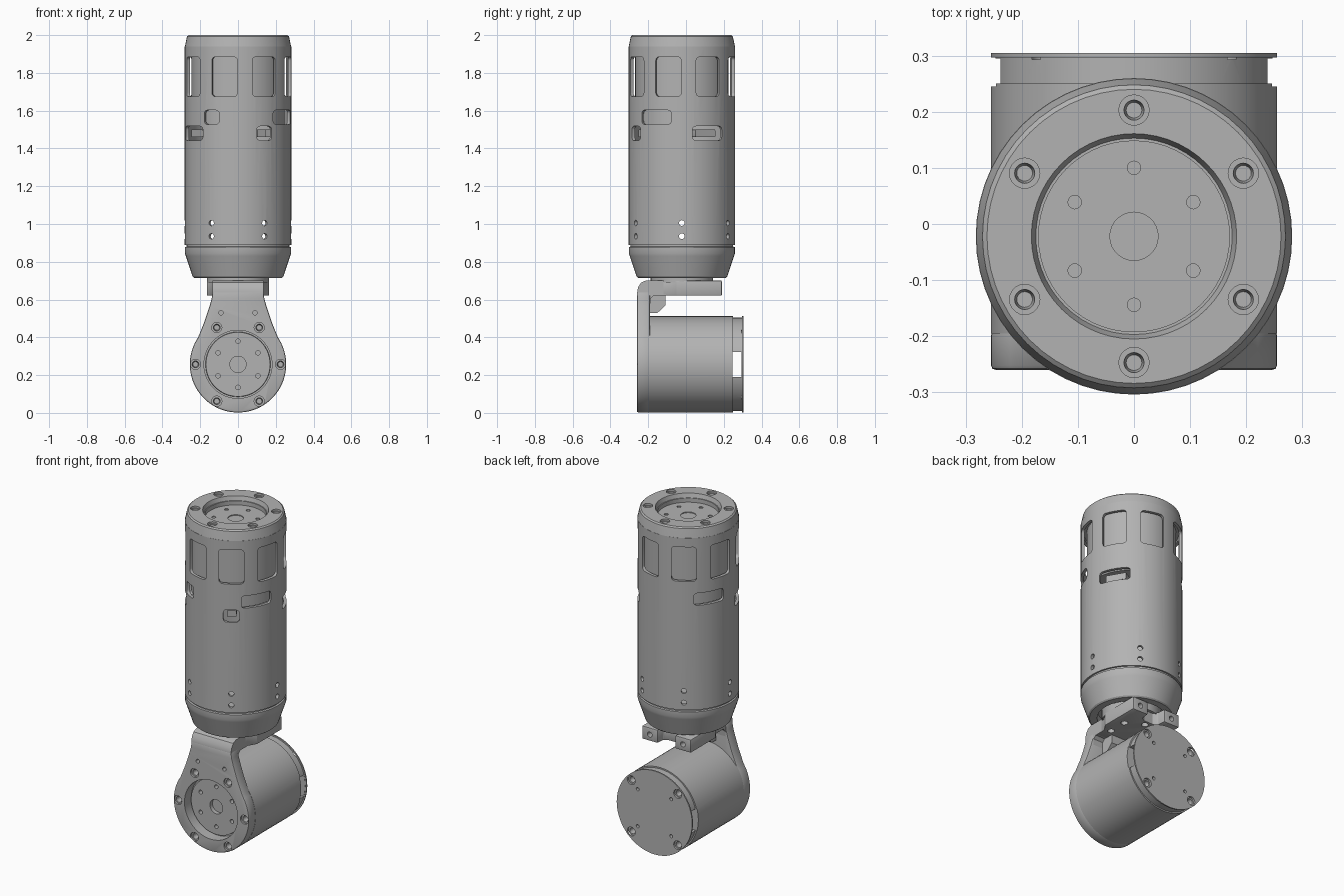
import bpy, bmesh
from math import pi, sin, cos, radians
from mathutils import Matrix, Vector

cube = bpy.data.objects.get("Cube")
if cube:
    bpy.data.objects.remove(cube, do_unlink=True)

grey = bpy.data.materials.new("machined_grey")
grey.use_nodes = True
tone = (0.45, 0.45, 0.45, 1)
grey.diffuse_color = tone
grey.node_tree.nodes["Principled BSDF"].inputs["Base Color"].default_value = tone

AXIS = Matrix.Translation((0, -0.022, 0))                                   # upright joint
FRONT = Matrix.Translation((0, 0, 0.257)) @ Matrix.Rotation(pi / 2, 4, 'X')  # local z faces front
SIDE = Matrix(((0, 0, 1, 0), (1, 0, 0, 0), (0, 1, 0, 0), (0, 0, 0, 1)))      # local xy = world yz


def lathe(bm, profile, m, n=56, closed=False):
    """Spin (radius, height) points about local z."""
    rings = []
    for r, z in profile:
        if r == 0:
            rings.append([bm.verts.new(m @ Vector((0, 0, z)))] * n)
        else:
            rings.append([bm.verts.new(m @ Vector((r * cos(2 * pi * i / n), r * sin(2 * pi * i / n), z)))
                          for i in range(n)])
    pairs = list(zip(rings, rings[1:]))
    if closed:
        pairs.append((rings[-1], rings[0]))
    for a, b in pairs:
        for i in range(n):
            j = (i + 1) % n
            bm.faces.new(list(dict.fromkeys((a[i], a[j], b[j], b[i]))))


def rod(bm, r, z0, z1, m, n=16):
    lathe(bm, [(0, z0), (r, z0), (r, z1), (0, z1)], m, n)


def prism(bm, pts, z0, z1, m):
    low = [bm.verts.new(m @ Vector((x, y, z0))) for x, y in pts]
    top = [bm.verts.new(m @ Vector((x, y, z1))) for x, y in pts]
    bm.faces.new(low[::-1])
    bm.faces.new(top)
    for i in range(len(pts)):
        j = (i + 1) % len(pts)
        bm.faces.new((low[i], low[j], top[j], top[i]))


def rounded(w, h, r):
    pts = []
    for k, (sx, sy) in enumerate(((1, 1), (-1, 1), (-1, -1), (1, -1))):
        for s in range(5):
            a = (k + s / 4) * pi / 2
            pts.append((sx * (w / 2 - r) + r * cos(a), sy * (h / 2 - r) + r * sin(a)))
    return pts


def radial(az, z):
    """Frame on the upright joint: x tangent, y up, z outward."""
    a = radians(az)
    return Matrix(((-sin(a), 0, cos(a), 0), (cos(a), 0, sin(a), -0.022), (0, 1, 0, z), (0, 0, 0, 1)))


def polar(m, r, deg, z):
    return m @ Matrix.Translation((r * cos(radians(deg)), r * sin(radians(deg)), z))


def raw(name, bm):
    bmesh.ops.recalc_face_normals(bm, faces=bm.faces)
    mesh = bpy.data.meshes.new(name)
    bm.to_mesh(mesh)
    bm.free()
    ob = bpy.data.objects.new(name, mesh)
    bpy.context.scene.collection.objects.link(ob)
    return ob


def part(name, bm, cut=None, bevel=0):
    """Make an object, carve it with an optional cutter, and shade it."""
    ob = raw(name, bm)
    if bevel:
        mod = ob.modifiers.new("Bevel", 'BEVEL')
        mod.width, mod.segments, mod.limit_method = bevel, 2, 'ANGLE'
        mod.angle_limit = radians(40)
    cutter = None
    if cut:
        cutter = raw(name + "_cutter", cut)
        cutter.hide_render = True
        mod = ob.modifiers.new("Cut", 'BOOLEAN')
        mod.operation, mod.solver, mod.object = 'DIFFERENCE', 'EXACT', cutter
    deps = bpy.context.evaluated_depsgraph_get()
    done = bpy.data.meshes.new_from_object(ob.evaluated_get(deps))
    ob.modifiers.clear()
    ob.data = done
    if cutter:
        bpy.data.objects.remove(cutter, do_unlink=True)
    done.materials.clear()
    done.materials.append(grey)
    bpy.ops.object.select_all(action='DESELECT')
    ob.select_set(True)
    bpy.context.view_layer.objects.active = ob
    bpy.ops.object.shade_smooth_by_angle(angle=radians(28))
    return ob


def bolt_hole(bm, m):
    lathe(bm, [(0, -0.045), (0.014, -0.045), (0.018, -0.012), (0.027, -0.012), (0.027, 0.02), (0, 0.02)], m, 20)


def rotor_holes(bm, m, floor):
    rod(bm, 0.043, floor - 0.025, floor + 0.02, m, 28)
    for k in range(6):
        rod(bm, 0.012, floor - 0.03, floor + 0.02, polar(m, 0.122, 30 + 60 * k, 0))


# Upright housing: thin sleeve with windows, slots and screw holes
bm, cut = bmesh.new(), bmesh.new()
lathe(bm, [(0.282, 0.89), (0.282, 1.94), (0.264, 1.94), (0.264, 0.89)], AXIS, closed=True)
for k in range(8):
    prism(cut, rounded(0.14, 0.21, 0.02), 0.2, 0.32, radial(30 + 45 * k, 1.78))
for az, z, w in ((-120, 1.565, 0.09), (-30, 1.565, 0.18), (150, 1.565, 0.18),
                 (-60, 1.48, 0.09), (30, 1.48, 0.18), (-150, 1.48, 0.18)):
    prism(cut, rounded(w, 0.075, 0.018), 0.18, 0.32, radial(az, z))
for k in range(6):
    for z in (0.935, 1.005):
        rod(cut, 0.015, 0.2, 0.32, radial(60 * k, z))
part("housing_sleeve", bm, cut)

# Core and connectors seen through the openings
bm = bmesh.new()
rod(bm, 0.247, 1.52, 1.945, AXIS, 56)
part("inner_core", bm)
bm = bmesh.new()
for az, w in ((-60, 0.05), (30, 0.12), (-150, 0.12)):
    prism(bm, rounded(w, 0.04, 0.005), 0.19, 0.25, radial(az, 1.48))
part("connectors", bm)

# Top cap with stepped recess
bm, cut = bmesh.new(), bmesh.new()
lathe(bm, [(0, 1.9), (0.264, 1.9), (0.264, 1.935), (0.282, 1.935), (0.276, 1.965), (0.27, 1.993), (0.262, 2.0),
           (0.183, 2.0), (0.175, 1.975), (0.17, 1.975), (0.17, 1.95), (0, 1.95)], AXIS)
for k in range(6):
    bolt_hole(cut, polar(AXIS, 0.225, 30 + 60 * k, 2.0))
rotor_holes(cut, AXIS, 1.95)
part("top_cap", bm, cut)

# Tapered lower collar and output neck
bm = bmesh.new()
lathe(bm, [(0, 0.765), (0.19, 0.765), (0.19, 0.715), (0.232, 0.715), (0.24, 0.722), (0.276, 0.83),
           (0.281, 0.845), (0.281, 0.877), (0.272, 0.88), (0.272, 0.895), (0, 0.895)], AXIS)
part("lower_collar", bm)
bm = bmesh.new()
rod(bm, 0.165, 0.69, 0.77, AXIS, 48)
part("output_neck", bm)

# Bracket front arm: round ring running up into a neck
bm, cut = bmesh.new(), bmesh.new()
arc = [(0.255 * cos(radians(a)), 0.255 * sin(radians(a))) for a in range(-214, 35, 4)]
arm = [(0.178, 0.225), (0.15, 0.31), (0.139, 0.35), (0.135, 0.385)]
prism(bm, arc + arm + [(-x, y) for x, y in reversed(arm)], 0.19, 0.26, FRONT)
rod(cut, 0.18, 0.15, 0.3, FRONT, 56)
for k in range(6):
    bolt_hole(cut, polar(FRONT, 0.225, 60 * k, 0.26))
for x in (-0.09, 0.09):
    rod(cut, 0.012, 0.22, 0.3, FRONT @ Matrix.Translation((x, 0.273, 0)))
part("bracket_arm", bm, cut, bevel=0.008)

# Bracket knee, stiffening rib and forked top plate
bm = bmesh.new()
prism(bm, [(-0.26, 0.63), (-0.254, 0.665), (-0.238, 0.69), (-0.21, 0.702), (-0.1, 0.702),
           (-0.1, 0.622), (-0.17, 0.622), (-0.187, 0.605), (-0.19, 0.57), (-0.25, 0.57)], -0.134, 0.134, SIDE)
part("bracket_knee", bm)
bm = bmesh.new()
prism(bm, [(-0.2, 0.53), (-0.15, 0.53), (-0.108, 0.57), (-0.108, 0.64), (-0.2, 0.64)], -0.07, 0.07, SIDE)
part("bracket_rib", bm)
bm, cut = bmesh.new(), bmesh.new()
half = [(0.132, -0.16), (0.135, -0.1), (0.165, -0.05), (0.165, 0.19), (0.06, 0.19), (0.055, 0.14), (0.03, 0.125)]
prism(bm, half + [(-x, y) for x, y in reversed(half)], 0.621, 0.701, Matrix())
for x in (-0.112, 0.112):
    rod(cut, 0.016, -0.25, -0.14, Matrix.Translation((x, 0, 0.66)) @ Matrix.Rotation(pi / 2, 4, 'X'))
for k in range(6):
    rod(cut, 0.02, 0.55, 0.66, polar(AXIS, 0.115, 30 + 60 * k, 0))
part("bracket_top_plate", bm, cut, bevel=0.006)

# Lower motor barrel, lying front to back, with side ports and rear screws
bm, cut = bmesh.new(), bmesh.new()
lathe(bm, [(0, -0.305), (0.255, -0.305), (0.255, -0.297), (0.247, -0.297), (0.247, -0.25),
           (0.255, -0.25), (0.255, 0.195), (0.172, 0.195), (0.17, 0.21), (0, 0.21)], FRONT)
rotor_holes(cut, FRONT, 0.21)
BACK = FRONT @ Matrix.Rotation(pi, 4, 'Y')
for k in range(4):
    bolt_hole(cut, polar(BACK, 0.222, 45 + 90 * k, 0.305))
    rod(cut, 0.01, 0.28, 0.32, polar(BACK, 0.16, 45 + 90 * k, 0))
prism(cut, [(0.245, 0.19), (0.295, 0.19), (0.295, 0.322), (0.245, 0.322)], -0.3, 0.3, SIDE)
part("motor_barrel", bm, cut)
